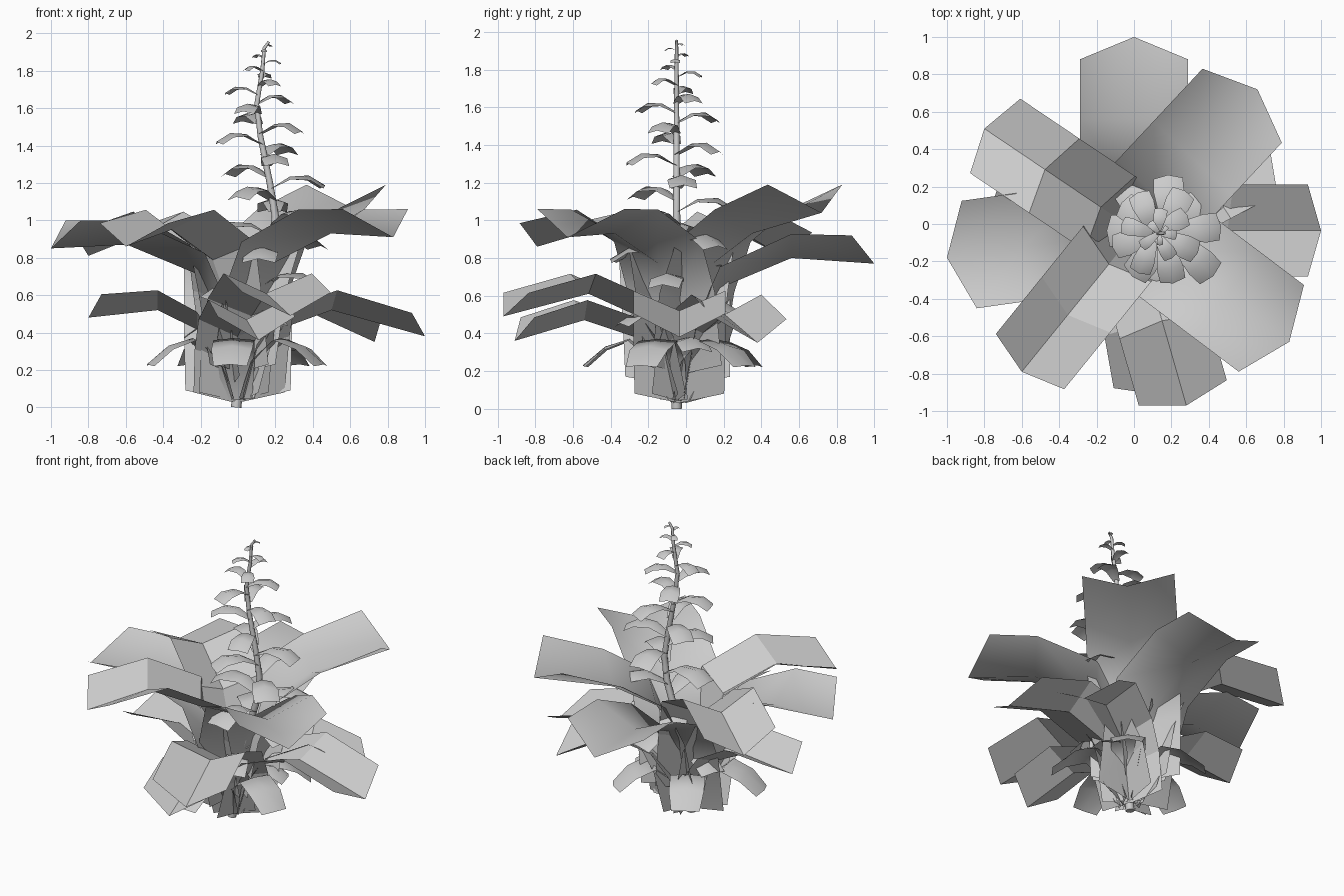
import bpy, math
from mathutils import Vector

if "Cube" in bpy.data.objects:
    bpy.data.objects.remove(bpy.data.objects["Cube"])

# Stem path (x, y, z)
PATH = [Vector(p) for p in [(-.01, -.05, 0), (.02, -.05, .3), (.1, -.05, .6), (.18, -.05, .85),
        (.2, -.05, 1.02), (.17, -.05, 1.2), (.12, -.05, 1.45), (.1, -.05, 1.62),
        (.13, -.05, 1.8), (.14, -.05, 1.92), (.165, -.05, 1.955)]]


def stem_at(z):
    for a, b in zip(PATH, PATH[1:]):
        if z <= b.z:
            return a.lerp(b, (z - a.z) / (b.z - a.z))
    return PATH[-1]


def strip(name, origin, azimuth, rows, smooth):
    """Three-column leaf; each row: r, z of midrib, half width, edge dr, edge dz."""
    d = Vector((math.cos(azimuth), math.sin(azimuth), 0))
    s = Vector((-d.y, d.x, 0))
    up = Vector((0, 0, 1))
    verts, faces = [], []
    for r, z, w, dr, dz in rows:
        mid = Vector(origin) + d * r + up * z
        edge = d * dr + up * dz
        verts += [mid + edge - s * w, mid, mid + edge + s * w]
    for i in range(len(rows) - 1):
        for j in (0, 1):
            k = 3 * i + j
            faces.append((k, k + 3, k + 4, k + 1))
    me = bpy.data.meshes.new(name)
    me.from_pydata(verts, [], faces)
    me.polygons.foreach_set("use_smooth", [smooth] * len(faces))
    bpy.context.collection.objects.link(bpy.data.objects.new(name, me))


def big_leaf(name, tip, azimuth, bend, width, fold, cut, smooth, z0):
    """Leaf rising beside the stem, then bending outward to the given tip."""
    a = math.radians(azimuth)
    d = Vector((math.cos(a), math.sin(a), 0))
    length = Vector((tip[0], tip[1] + .04, 0)).dot(d)
    base = Vector((tip[0], tip[1], 0)) - d * length
    br, bz, bdr = bend
    w = width / 2
    rows = [(.03, z0, w * .97, 0, .05),
            (.1, z0 + (bz - z0) * .5, w, 0, .06),
            (.22, z0 + (bz - z0) * .79, w, min(bdr, 0), fold * .75),
            (br, bz, w, bdr, fold * .85),
            (length, tip[2], w, -cut, fold)]
    strip(name, base, a, rows, smooth)


# Stem: tapered round tube
cu = bpy.data.curves.new("stem", "CURVE")
cu.dimensions = "3D"
cu.bevel_depth = .028
cu.bevel_resolution = 2
cu.use_fill_caps = True
sp = cu.splines.new("POLY")
sp.points.add(len(PATH) - 1)
for i, (pt, p) in enumerate(zip(sp.points, PATH)):
    pt.co = (*p, 1)
    pt.radius = 1 - .75 * i / (len(PATH) - 1)
bpy.context.collection.objects.link(bpy.data.objects.new("stem", cu))

# Upper broad leaves, softly curved: tip, azimuth, bend (r, z, edge shift), base height
for i, (tip, az, bend, z0) in enumerate([
        ((0, 1, .77), 90, (.6, .80, 0), .04),
        ((.66, .72, 1.04), 47, (.5, .93, 0), .18),
        ((.83, -.63, .91), -37, (.6, .93, 0), .18),
        ((-1, -.18, .85), 188, (.6, .87, 0), .12)]):
    big_leaf(f"broad_leaf_{i}", tip, az, bend, .58, .15, .12, True, z0)

# Folded leaves with crisp creases
for i, (tip, az, bend, w, z0) in enumerate([
        ((1, -.035, .38), 0, (.5, .52, .03), .49, .03),
        ((.28, -.97, .49), -74, (.5, .61, .03), .49, .03),
        ((-.6, -.79, .86), 231, (.57, .95, -.07), .47, .18),
        ((-.8, .51, .81), 146, (.58, .94, -.06), .48, .18),
        ((.73, .38, .35), 28, (.47, .50, .02), .42, .03),
        ((.11, -.91, .36), -80, (.5, .47, .02), .42, .03),
        ((-.8, -.02, .48), 180, (.43, .52, 0), .42, .03)]):
    big_leaf(f"folded_leaf_{i}", tip, az, bend, w, .125, .07, False, z0)

# Short drooping leaves near the ground
for i in range(5):
    a = math.radians(-95 + 72 * i)
    strip(f"low_leaf_{i}", (0, -.05, 0), a,
          [(.04, .04, .08, 0, .01), (.12, .25, .1, 0, .0), (.25, .37, .11, 0, -.01),
           (.38, .33, .11, 0, -.02), (.5, .23, .09, -.02, -.01)], True)

# Small arched leaves spiralling up the stem
z, i = .3, 0
while z < 1.94:
    if z < .75:
        n = .34
    elif z < 1.6:
        n = .36 - (z - .75) * .16
    else:
        n = .22 - (z - 1.6) * .52
    a = math.radians(20 + 137.5 * i)
    strip(f"spike_leaf_{i}", stem_at(z), a,
          [(0, 0, n * .1, 0, 0), (n * .35, n * .22, n * .19, 0, -n * .05),
           (n * .7, n * .24, n * .26, 0, -n * .09), (n, n * .06, n * .25, -n * .06, -n * .06)], True)
    z += .02 + .14 * n
    i += 1
